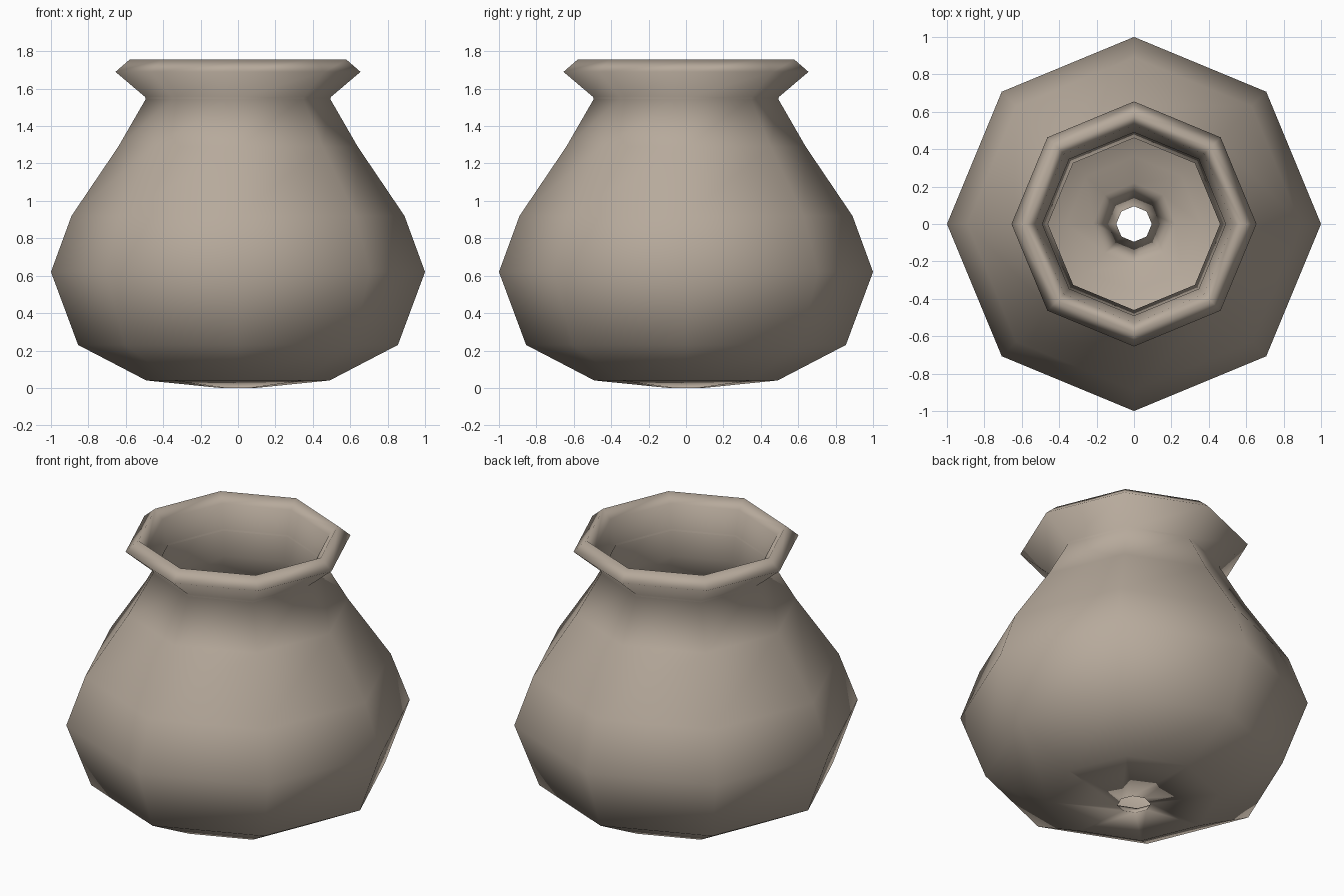
import bpy, bmesh, math

if "Cube" in bpy.data.objects:
    bpy.data.objects.remove(bpy.data.objects["Cube"])

SIDES = 8

# one flat clay colour
clay = bpy.data.materials.new("warm_grey_clay")
clay.diffuse_color = (0.47, 0.40, 0.33, 1.0)
clay.use_nodes = True
clay.node_tree.nodes["Principled BSDF"].inputs["Base Color"].default_value = clay.diffuse_color

# closed wall profile (radius, height): outside upward, over the lip, inside downward
profile = [
    (0.095, 0.0), (0.49, 0.04), (0.855, 0.23), (1.0, 0.62), (0.89, 0.92),
    (0.64, 1.29), (0.49, 1.55), (0.655, 1.69), (0.58, 1.755),
    (0.53, 1.70), (0.46, 1.40), (0.56, 1.24), (0.80, 0.87), (0.89, 0.62),
    (0.77, 0.31), (0.36, 0.13), (0.22, 0.10),
]


def lathe(name, points, sides, material):
    """Spin a closed profile around z, with corners on the x and y axes."""
    bm = bmesh.new()
    rings = []
    for r, z in points:
        rings.append([bm.verts.new((r * math.cos(math.tau * i / sides),
                                    r * math.sin(math.tau * i / sides), z))
                      for i in range(sides)])
    for k, low in enumerate(rings):
        high = rings[(k + 1) % len(rings)]
        for i in range(sides):
            j = (i + 1) % sides
            bm.faces.new((low[i], low[j], high[j], high[i]))
    bmesh.ops.recalc_face_normals(bm, faces=bm.faces)
    for f in bm.faces:
        f.smooth = True
    mesh = bpy.data.meshes.new(name)
    bm.to_mesh(mesh)
    bm.free()
    mesh.materials.append(material)
    obj = bpy.data.objects.new(name, mesh)
    bpy.context.collection.objects.link(obj)
    return obj


# pot with flared lip and drain hole
lathe("pot", profile, SIDES, clay)
